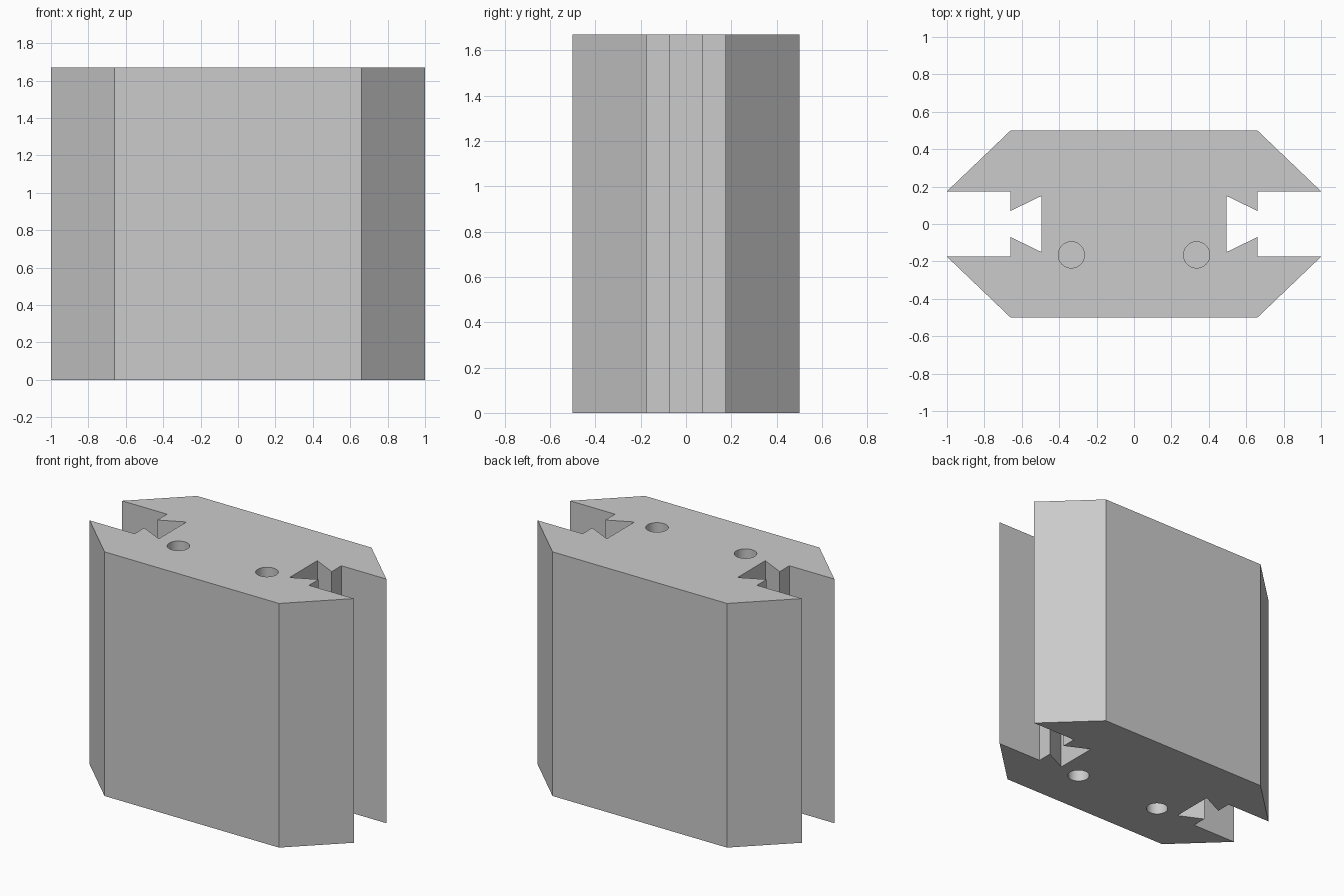
import bpy
import bmesh

HEIGHT = 1.67
HOLE_RADIUS = 0.07
HOLE_DEPTH = 0.4

default = bpy.data.objects.get("Cube")
if default:
    bpy.data.objects.remove(default, do_unlink=True)

# One plain grey for the whole block
grey = bpy.data.materials.new("plain_grey")
grey.use_nodes = True
colour = (0.6, 0.6, 0.6, 1)
grey.diffuse_color = colour
grey.node_tree.nodes["Principled BSDF"].inputs["Base Color"].default_value = colour

# Quarter outline, from the back edge round the pointed wing into the dovetail slot
quarter = [(0.66, 0.5), (1, 0.175), (0.66, 0.175), (0.66, 0.07), (0.495, 0.15)]
half = quarter + [(x, -y) for x, y in reversed(quarter)]
outline = half + [(-x, y) for x, y in reversed(half)]

# Block body: the outline extruded upward
bm = bmesh.new()
base = bm.faces.new([bm.verts.new((x, y, 0)) for x, y in outline])
top = bmesh.ops.extrude_face_region(bm, geom=[base])["geom"]
bmesh.ops.translate(bm, vec=(0, 0, HEIGHT),
                    verts=[v for v in top if isinstance(v, bmesh.types.BMVert)])
bmesh.ops.recalc_face_normals(bm, faces=bm.faces)
mesh = bpy.data.meshes.new("slotted_block")
bm.to_mesh(mesh)
bm.free()
mesh.materials.append(grey)
block = bpy.data.objects.new("slotted_block", mesh)
bpy.context.collection.objects.link(block)


def drill(x, y, z):
    """Cut a round blind hole into the block around the given level."""
    bpy.ops.mesh.primitive_cylinder_add(vertices=48, radius=HOLE_RADIUS,
                                        depth=2 * HOLE_DEPTH, location=(x, y, z))
    cutter = bpy.context.object
    cutter.name = "hole_cutter"
    cutter.hide_render = True
    cutter.data.materials.append(grey)
    cut = block.modifiers.new("hole", 'BOOLEAN')
    cut.operation = 'DIFFERENCE'
    cut.solver = 'EXACT'
    cut.object = cutter
    bpy.context.view_layer.objects.active = block
    bpy.ops.object.modifier_apply(modifier=cut.name)
    bpy.data.objects.remove(cutter, do_unlink=True)


# Pin holes in the top and the bottom
for x in (-0.335, 0.335):
    for z in (0, HEIGHT):
        drill(x, -0.165, z)

# Round hole walls stay smooth, block edges stay sharp
bpy.ops.object.select_all(action='DESELECT')
block.select_set(True)
bpy.context.view_layer.objects.active = block
bpy.ops.object.shade_smooth_by_angle()
